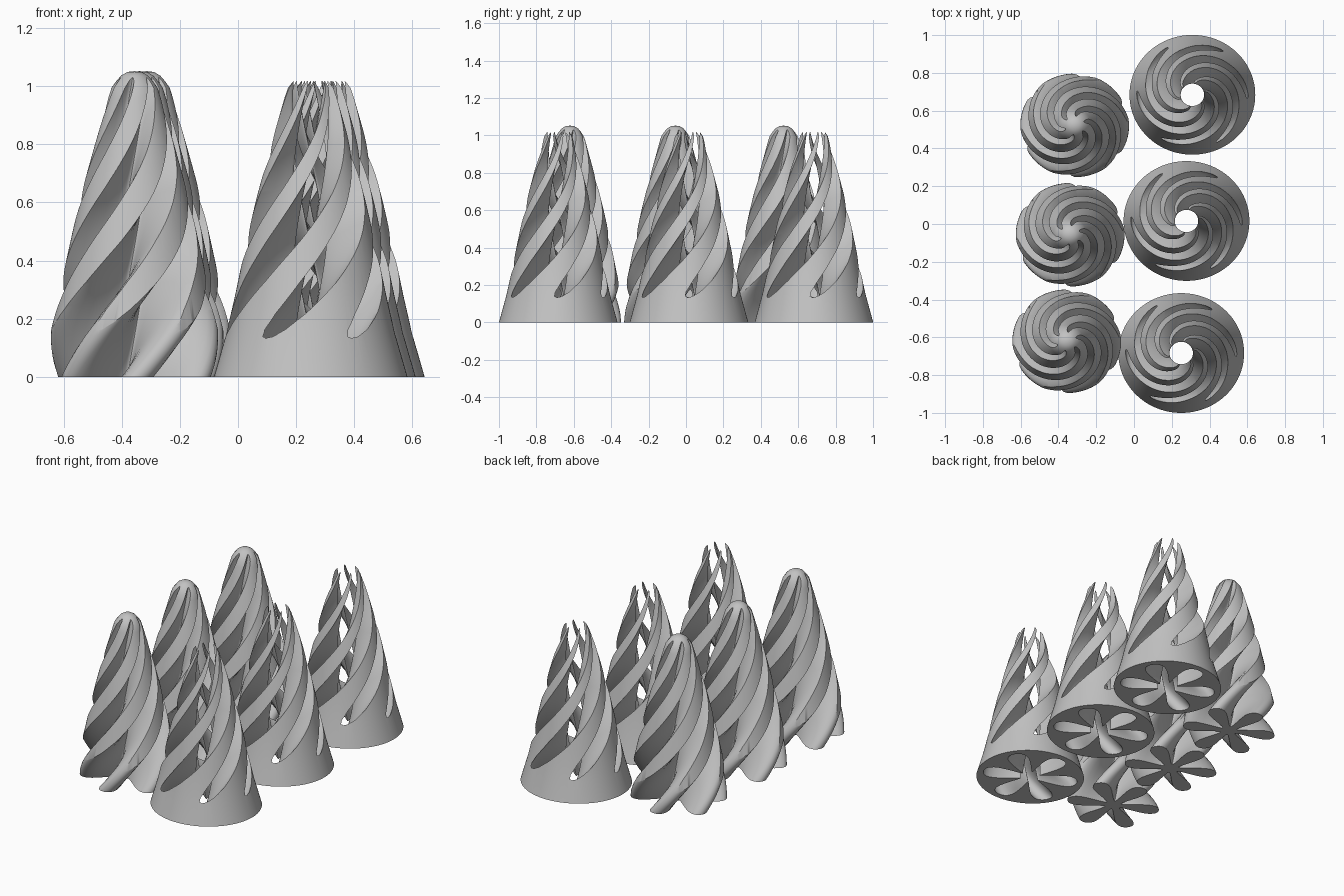
import bpy, bmesh, math
from math import radians, sin, cos, pi

cube = bpy.data.objects.get("Cube")
if cube:
    bpy.data.objects.remove(cube, do_unlink=True)

grey = bpy.data.materials.new("plain grey")
grey.use_nodes = True
COLOUR = (0.54, 0.54, 0.54, 1.0)
grey.diffuse_color = COLOUR
grey.node_tree.nodes["Principled BSDF"].inputs["Base Color"].default_value = COLOUR

PETALS = 6
TWIST = radians(194)      # turn per unit of height
PHASE = radians(2)        # direction of the first petal at the slot ends
SQUASH = 0.952            # the bodies are slightly oval
LAYERS = 80

# tapering body with a domed top: (radius, height)
BODY = [(0.333, 0), (0.29, 0.15), (0.26, 0.28), (0.235, 0.4), (0.213, 0.5),
        (0.19, 0.6), (0.164, 0.7), (0.136, 0.8), (0.107, 0.9), (0.09, 0.96),
        (0.079, 0.995), (0.064, 1.016), (0.047, 1.036), (0.025, 1.049)]
# half a petal in polar form: (degrees from its middle, radius)
CORE_PETAL = [(30, 0.052), (26.5, 0.054), (22, 0.063), (18.6, 0.088), (16.8, 0.13),
              (15.7, 0.18), (14.4, 0.22), (12.1, 0.25), (9, 0.271), (6.2, 0.281),
              (3, 0.2865), (0, 0.288)]
# the slots are a little roomier than the core
SLOT_PETAL = [(30, 0.062), (28, 0.064), (26, 0.072), (23.6, 0.09), (20.9, 0.13),
              (18.8, 0.18), (16.9, 0.22), (14.6, 0.25), (11.3, 0.274), (7.8, 0.287),
              (3.8, 0.2935), (0, 0.295)]


def loft(name, rings, tip=None):
    """Skin a stack of closed rings; close the top with a cap or a tip."""
    bm = bmesh.new()
    loops = [[bm.verts.new(p) for p in ring] for ring in rings]
    n = len(loops[0])
    for a, b in zip(loops, loops[1:]):
        for i in range(n):
            j = (i + 1) % n
            bm.faces.new((a[i], a[j], b[j], b[i]))
    bm.faces.new(loops[0][::-1])
    if tip:
        t = bm.verts.new(tip)
        for i in range(n):
            bm.faces.new((loops[-1][i], loops[-1][(i + 1) % n], t))
    else:
        bm.faces.new(loops[-1])
    mesh = bpy.data.meshes.new(name)
    bm.to_mesh(mesh)
    bm.free()
    mesh.materials.append(grey)
    ob = bpy.data.objects.new(name, mesh)
    bpy.context.collection.objects.link(ob)
    return ob


def circle(r, z, n=96):
    return [(r * cos(2 * pi * i / n), r * sin(2 * pi * i / n) * SQUASH, z) for i in range(n)]


def flower(petal, z):
    outline = [(-a, r) for a, r in petal] + petal[-2:0:-1]
    turn = TWIST * (z - 0.15) + PHASE
    ring = []
    for k in range(PETALS):
        for a, r in outline:
            t = radians(a) + 2 * pi * k / PETALS + turn
            ring.append((r * cos(t), r * sin(t) * SQUASH, z))
    return ring


def carve(name, petal, operation):
    """Boolean the tapered body with a twisted flower column."""
    body = loft("tapered_body", [circle(r, z) for r, z in BODY], (0, 0, 1.052))
    column = loft("twisted_column",
                  [flower(petal, -0.04 + 1.14 * i / LAYERS) for i in range(LAYERS + 1)])
    mod = body.modifiers.new("cut", "BOOLEAN")
    mod.object, mod.operation, mod.solver = column, operation, "EXACT"
    graph = bpy.context.evaluated_depsgraph_get()
    graph.update()
    mesh = bpy.data.meshes.new_from_object(body.evaluated_get(graph))
    mesh.name = name
    for helper in (body, column):
        bpy.data.objects.remove(helper, do_unlink=True)
    return mesh


def place(name, mesh, spots):
    for row, (x, y) in zip(("front", "middle", "back"), spots):
        ob = bpy.data.objects.new(f"{row}_{name}", mesh.copy())
        ob.location = (x, y, 0)
        bpy.context.collection.objects.link(ob)
        bpy.ops.object.select_all(action="DESELECT")
        ob.select_set(True)
        bpy.context.view_layer.objects.active = ob
        bpy.ops.object.shade_smooth_by_angle(angle=radians(32))


# row of spiral cores
core = carve("spiral_core", CORE_PETAL, "INTERSECT")
place("spiral_core", core, [(-0.356, -0.621), (-0.338, -0.057), (-0.314, 0.522)])

# row of slotted shells
shell = carve("slotted_shell", SLOT_PETAL, "DIFFERENCE")
place("slotted_shell", shell, [(0.25, -0.683), (0.278, 0.016), (0.309, 0.684)])
